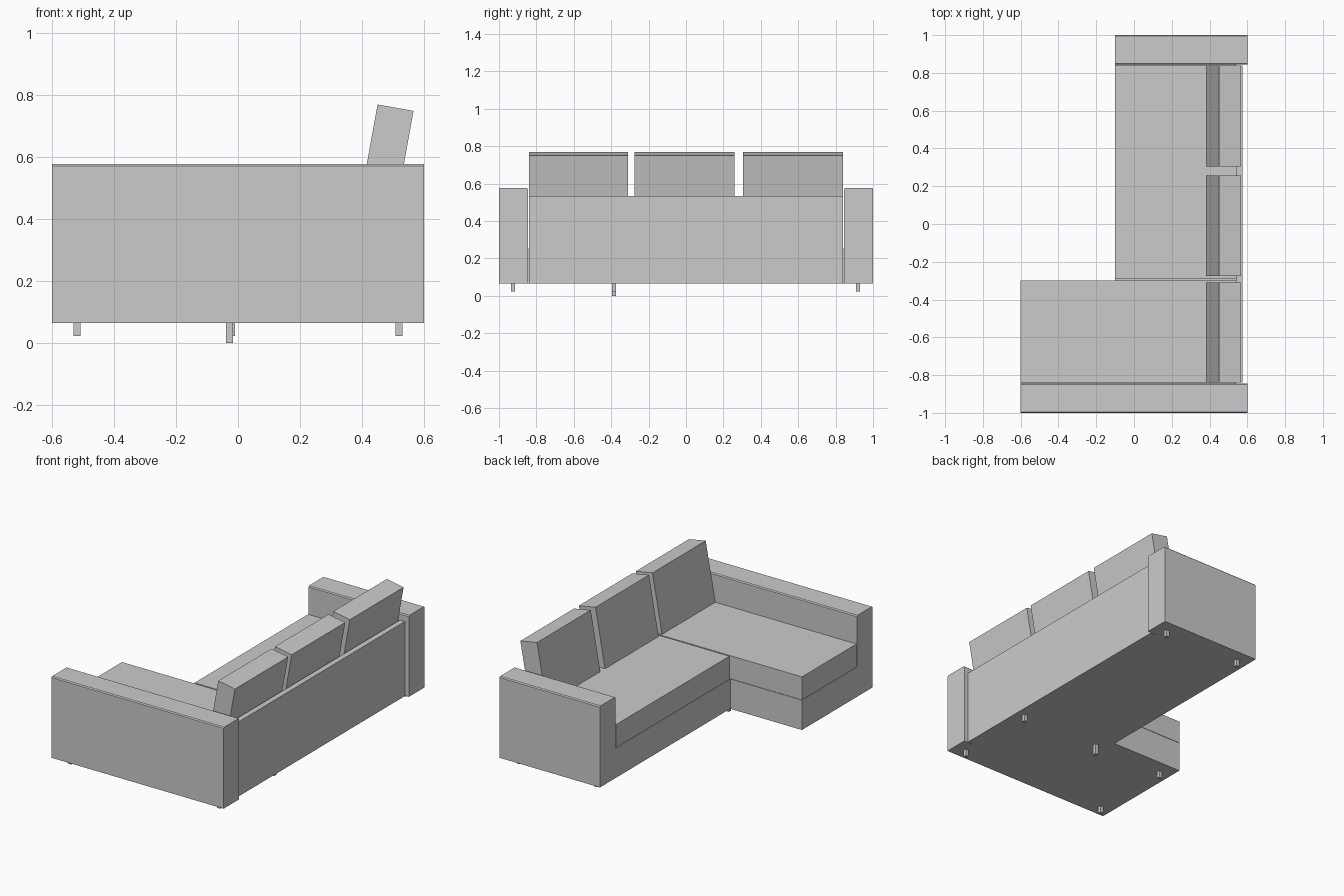
import bpy, bmesh, math
from mathutils import Matrix

default = bpy.data.objects.get("Cube")
if default:
    bpy.data.objects.remove(default, do_unlink=True)

# One upholstery colour
grey = bpy.data.materials.new("grey_fabric")
grey.use_nodes = True
colour = (0.6, 0.6, 0.6, 1)
grey.diffuse_color = colour
grey.node_tree.nodes["Principled BSDF"].inputs["Base Color"].default_value = colour


def box(name, x, y, z, chamfer=0):
    """Box from (low, high) ranges, optionally chamfering the long top edges."""
    bm = bmesh.new()
    bmesh.ops.create_cube(bm, size=1)
    bmesh.ops.scale(bm, verts=bm.verts, vec=(x[1] - x[0], y[1] - y[0], z[1] - z[0]))
    bmesh.ops.translate(bm, verts=bm.verts, vec=(sum(x) / 2, sum(y) / 2, sum(z) / 2))
    if chamfer:
        edges = [e for e in bm.edges
                 if all(v.co.z > z[1] - 0.001 for v in e.verts)
                 and abs(e.verts[0].co.y - e.verts[1].co.y) < 0.001]
        bmesh.ops.bevel(bm, geom=edges, offset=chamfer, segments=1, affect='EDGES')
    mesh = bpy.data.meshes.new(name)
    bm.to_mesh(mesh)
    bm.free()
    mesh.materials.append(grey)
    obj = bpy.data.objects.new(name, mesh)
    bpy.context.collection.objects.link(obj)
    return obj


FLOOR, SEAM, SEAT, ARM = 0.065, 0.255, 0.4, 0.577
BACK = 0.54

# Armrests: long one beside the chaise, short one at the far end
box("chaise_armrest", (-0.6, 0.6), (-1, -0.845), (FLOOR, ARM), 0.006)
box("short_armrest", (-0.1, 0.6), (0.845, 1), (FLOOR, ARM), 0.006)

# Bases with seat cushions on top
for part, front, y in (("chaise", -0.6, (-0.84, -0.298)), ("main", -0.1, (-0.29, 0.84))):
    base_y = (-0.845, -0.298) if part == "chaise" else (-0.298, 0.845)
    box(part + "_base", (front, BACK), base_y, (FLOOR, SEAM - 0.002))
    box(part + "_seat_cushion", (front, BACK), y, (SEAM, SEAT))

# Back panel
box("back_panel", (BACK, 0.575), (-0.84, 0.84), (FLOOR, 0.535))

# Three leaning back cushions, pivoting on their lower front edge
for i, y in enumerate(((-0.84, -0.31), (-0.275, 0.258), (0.305, 0.84))):
    cushion = box(f"back_cushion_{i + 1}", (0, 0.118), y, (0, 0.376))
    cushion.data.transform(Matrix.Rotation(math.radians(10.2), 4, 'Y'))
    cushion.data.transform(Matrix.Translation((0.384, 0, SEAT)))

# Small square legs; the inner corner leg reaches lowest
legs = [(x, -0.925) for x in (-0.52, 0.52)]
legs += [(x, 0.92) for x in (-0.02, 0.52)]
legs += [(x, -0.385) for x in (-0.52, -0.027, 0.52)]
for i, (x, y) in enumerate(legs):
    low = 0 if x == -0.027 else 0.022
    box(f"leg_{i + 1}", (x - 0.011, x + 0.011), (y - 0.011, y + 0.011), (low, FLOOR))
